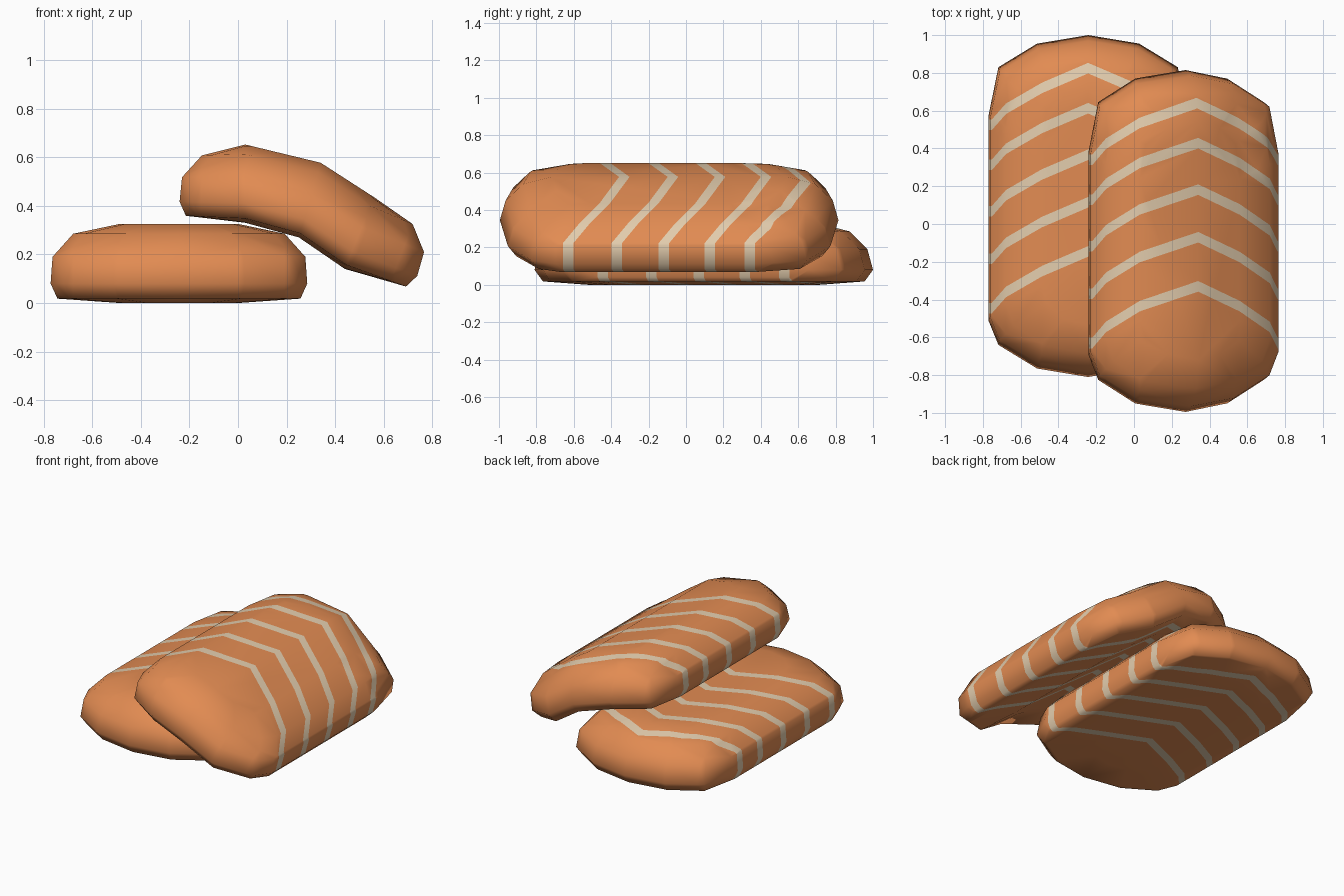
import bpy, bmesh
from mathutils import Vector

if "Cube" in bpy.data.objects:
    bpy.data.objects.remove(bpy.data.objects["Cube"])

def material(name, rgb):
    m = bpy.data.materials.new(name)
    m.diffuse_color = (*rgb, 1)
    m.use_nodes = True
    m.node_tree.nodes["Principled BSDF"].inputs["Base Color"].default_value = m.diffuse_color
    return m

FLESH = material("salmon orange", (0.76, 0.26, 0.085))
FAT = material("pale fat", (0.77, 0.61, 0.42))

# widest outline (right half, back to front); mirrored for the left half
HALF = [(0, .905), (.27, .86), (.475, .735), (.528, .475),
        (.528, -.605), (.475, -.735), (.27, -.86), (0, -.905)]
OUTLINE = HALF + [(-x, y) for x, y in HALF[-2:0:-1]]
# stacked rings: height, half width, half length
LEVELS = [(0, .245, .62), (.018, .50, .86), (.08, .528, .905),
          (.19, .52, .875), (.285, .435, .78), (.325, .245, .63)]
# chevron drop across the width, and stripe positions along the length
DROP = [(0, 0), (.245, -.105), (.435, -.215), (.51, -.30)]
STRIPES = (.73, .518, .272, .02, -.24)
STRIPE_HALF = .028

# curves of the bent slice: width position, x, z
BENT_BOTTOM = [(-.50, -.215, .342), (-.245, .03, .33), (0, .25, .27),
               (.245, .44, .14), (.50, .685, .052)]
BENT_TOP = [(-.435, -.148, .645), (-.245, .03, .652), (0, .34, .577),
            (.245, .56, .435), (.435, .732, .36)]

def interp(u, knots):
    """Piecewise linear curve, extrapolated at both ends."""
    i = 0
    while i < len(knots) - 2 and u > knots[i + 1][0]:
        i += 1
    a, b = knots[i], knots[i + 1]
    t = (u - a[0]) / (b[0] - a[0])
    return [p + (q - p) * t for p, q in zip(a[1:], b[1:])]

def drop(u):
    return interp(min(abs(u), .51), DROP)[0]

def cut(bm, co, no):
    bmesh.ops.bisect_plane(bm, geom=bm.verts[:] + bm.edges[:] + bm.faces[:],
                           plane_co=co, plane_no=no, dist=1e-5)

def make_slice(name, place):
    bm = bmesh.new()
    # rounded slab
    rings = [[bm.verts.new((x * w / .528, y * l / .905, z)) for x, y in OUTLINE]
             for z, w, l in LEVELS]
    n = len(OUTLINE)
    for lo, hi in zip(rings, rings[1:]):
        for i in range(n):
            j = (i + 1) % n
            bm.faces.new((lo[i], lo[j], hi[j], hi[i]))
    bm.faces.new(rings[0])
    bm.faces.new(rings[-1])
    bmesh.ops.recalc_face_normals(bm, faces=bm.faces[:])
    # split along the width, then shear so the chevrons become straight cuts
    for x in (-.51, -.435, -.245, 0, .245, .435, .51):
        cut(bm, (x, 0, 0), (1, 0, 0))
    bmesh.ops.triangulate(bm, faces=[f for f in bm.faces if len(f.verts) > 4])
    for v in bm.verts:
        v.co.y -= drop(v.co.x)
    for s in STRIPES:
        for e in (-STRIPE_HALF, STRIPE_HALF):
            cut(bm, (0, s + e, 0), (0, 1, 0))
    for f in bm.faces:
        y = f.calc_center_median().y
        f.material_index = int(any(abs(y - s) < STRIPE_HALF for s in STRIPES))
    for v in bm.verts:
        v.co.y += drop(v.co.x)
    # put the slab in its final place and bend
    for v in bm.verts:
        v.co = place(*v.co)
    me = bpy.data.meshes.new(name)
    bm.to_mesh(me)
    bm.free()
    me.materials.append(FLESH)
    me.materials.append(FAT)
    ob = bpy.data.objects.new(name, me)
    bpy.context.collection.objects.link(ob)
    for p in me.polygons:
        p.use_smooth = True
    return ob

def flat(x, y, z):
    return Vector((x - .243, y + .095, z))

def bent(x, y, z):
    (bx, bz), (tx, tz) = interp(x, BENT_BOTTOM), interp(x, BENT_TOP)
    t = z / .325
    return Vector((bx + (tx - bx) * t, y - .09, bz + (tz - bz) * t))

make_slice("lower_fish_slice", flat)
make_slice("upper_fish_slice", bent)
